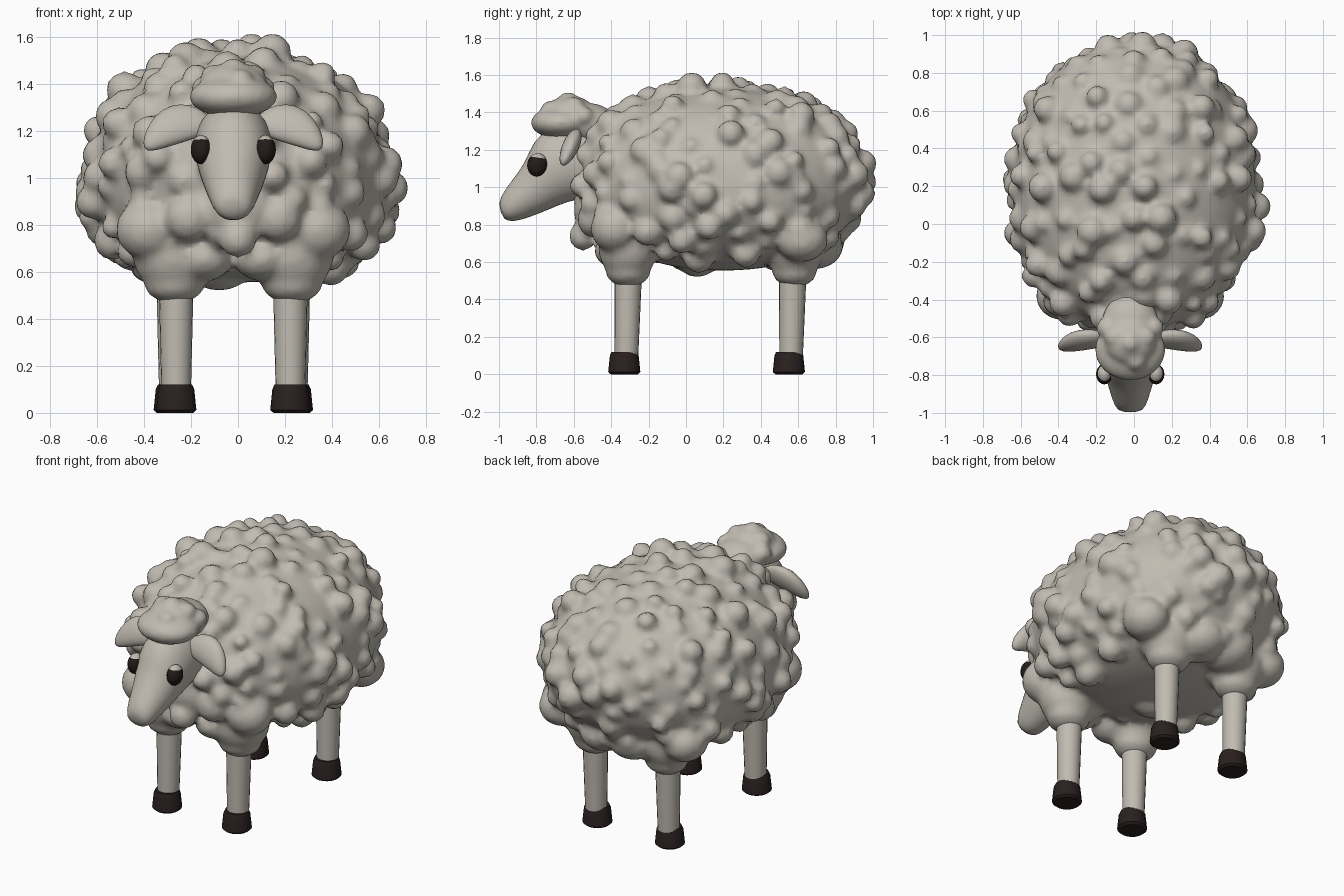
import bpy, bmesh, math, random
from mathutils import Vector, Matrix

random.seed(11)
cube = bpy.data.objects.get("Cube")
if cube:
    bpy.data.objects.remove(cube, do_unlink=True)

MID = -0.02  # line of symmetry of head and legs


def material(name, rgb):
    m = bpy.data.materials.new(name)
    m.use_nodes = True
    m.diffuse_color = (*rgb, 1)
    bsdf = next(n for n in m.node_tree.nodes if n.type == "BSDF_PRINCIPLED")
    bsdf.inputs["Base Color"].default_value = (*rgb, 1)
    bsdf.inputs["Roughness"].default_value = 0.8
    return m


wool = material("warm grey wool", (0.53, 0.50, 0.44))
horn = material("dark brown hoof", (0.023, 0.014, 0.014))
black = material("eye black", (0.018, 0.011, 0.01))


def finish(name, bm, *mats, angle=None):
    bmesh.ops.recalc_face_normals(bm, faces=bm.faces)
    me = bpy.data.meshes.new(name)
    bm.to_mesh(me)
    bm.free()
    for m in mats:
        me.materials.append(m)
    ob = bpy.data.objects.new(name, me)
    bpy.context.collection.objects.link(ob)
    me.polygons.foreach_set("use_smooth", [True] * len(me.polygons))
    if angle:
        bpy.context.view_layer.objects.active = ob
        ob.select_set(True)
        bpy.ops.object.shade_smooth_by_angle(angle=math.radians(angle))
        ob.select_set(False)
    return ob


def ball(bm, centre, size, sub=3):
    """Ellipsoid added to a bmesh."""
    mat = Matrix.Translation(centre) @ Matrix.Diagonal((*size, 1))
    return bmesh.ops.create_icosphere(bm, subdivisions=sub, radius=1, matrix=mat)["verts"]


def fuse(ob, voxel, smooth):
    """Melt overlapping lumps into one fleece."""
    r = ob.modifiers.new("fuse", "REMESH")
    r.mode = "VOXEL"
    r.voxel_size = voxel
    r.use_smooth_shade = True
    s = ob.modifiers.new("soften", "SMOOTH")
    s.factor = 0.5
    s.iterations = smooth


def loft(bm, rings, seg=20):
    """Bridge rings of points, closing both ends."""
    loops = [[bm.verts.new(p) for p in ring] for ring in rings]
    for a, b in zip(loops, loops[1:]):
        for i in range(seg):
            j = (i + 1) % seg
            bm.faces.new((a[i], a[j], b[j], b[i]))
    bm.faces.new(loops[0])
    bm.faces.new(loops[-1])


# Fleece: rounded body, broader below the middle, covered with curls
CENTRE, HALF, POWER = Vector((0, 0.195, 1.045)), Vector((0.635, 0.755, 0.49)), 2.2


def on_body(d):
    k = sum(abs(c) ** POWER for c in d) ** (-1 / POWER)
    u = d * k
    return Vector((u.x * HALF.x * (1 - 0.11 * u.z), u.y * HALF.y, u.z * HALF.z)) + CENTRE


bm = bmesh.new()
for v in ball(bm, (0, 0, 0), (1, 1, 1), sub=5):
    v.co = on_body(v.co.normalized())
COUNT = 210
for i in range(COUNT):
    z = 1 - 2 * (i + 0.5) / COUNT
    a = i * math.pi * (3 - math.sqrt(5)) + random.uniform(-0.15, 0.15)
    d = Vector((math.cos(a) * math.sqrt(1 - z * z), math.sin(a) * math.sqrt(1 - z * z), z))
    if d.z < -0.85:
        continue
    r = random.uniform(0.05, 0.085)
    p = on_body(d)
    out = (p - CENTRE).normalized()
    lift = random.uniform(-0.035, 0.02) - (0.015 if d.y > 0.75 else 0)
    ball(bm, p + out * lift, (r, r, r), sub=2)

# Woolly tufts where the legs begin, and the chest
for side in (-1, 1):
    for y in (-0.31, 0.58):
        ball(bm, (MID + side * 0.25, y, 0.68), (0.18, 0.16, 0.18))
        ball(bm, (MID + side * 0.25, y, 0.55), (0.13, 0.12, 0.085))
    ball(bm, (MID + side * 0.12, -0.36, 0.66), (0.12, 0.13, 0.1))
    ball(bm, (MID + side * 0.1, 0.68, 0.68), (0.15, 0.16, 0.12))
    ball(bm, (MID + side * 0.36, -0.38, 0.78), (0.14, 0.13, 0.13))
    ball(bm, (MID + side * 0.19, -0.5, 0.83), (0.1, 0.08, 0.1))
    ball(bm, (side * 0.43, 0.62, 0.72), (0.13, 0.14, 0.12))
ball(bm, (0, -0.5, 0.88), (0.16, 0.1, 0.14))
ball(bm, (0, -0.55, 0.74), (0.08, 0.075, 0.08))
ball(bm, (-0.08, 0.06, 0.59), (0.12, 0.1, 0.07))
fuse(finish("fleece", bm, wool), 0.022, 3)

# Head: wedge lofted from (top y, top z, bottom y, bottom z, half width)
bm = bmesh.new()
sections = [
    (-1.0, 0.90, -0.98, 0.83, 0.055), (-0.995, 0.95, -0.93, 0.81, 0.085),
    (-0.93, 1.04, -0.83, 0.84, 0.11), (-0.86, 1.13, -0.73, 0.88, 0.135),
    (-0.82, 1.25, -0.64, 0.92, 0.16), (-0.72, 1.34, -0.5, 0.95, 0.17),
    (-0.45, 1.34, -0.35, 0.95, 0.16)]
rings = []
for ty, tz, by, bz, w in sections:
    ring = []
    for k in range(20):
        a = math.tau * k / 20
        t = (1 + math.cos(a)) / 2
        ring.append((MID + w * math.sin(a), by + (ty - by) * t, bz + (tz - bz) * t))
    rings.append(ring)
loft(bm, rings)
head = finish("head", bm, wool)
head.modifiers.new("round", "SUBSURF").levels = 1

# Topknot of wool
bm = bmesh.new()
ball(bm, (MID, -0.665, 1.345), (0.188, 0.165, 0.09))
ball(bm, (MID, -0.62, 1.40), (0.14, 0.13, 0.09))
ball(bm, (MID, -0.52, 1.34), (0.15, 0.15, 0.11))
for x, y, z in ((0, -0.63, 1.455), (0.08, -0.6, 1.43), (-0.08, -0.6, 1.43),
                (0.03, -0.72, 1.41), (0.12, -0.55, 1.38), (-0.12, -0.55, 1.38)):
    ball(bm, (MID + x, y, z), (0.06, 0.06, 0.055), sub=2)
fuse(finish("topknot", bm, wool), 0.015, 4)

for side, label in ((1, "left"), (-1, "right")):
    # Ears: drooping leaf shapes, leaning back
    bm = bmesh.new()
    for v in ball(bm, (0, 0, 0), (0.155, 0.045, 0.085)):
        t = v.co.x / 0.155
        v.co.z = v.co.z * (1 - 0.2 * t) - 0.04 * t * t
    lean = Matrix.Rotation(math.radians(-24), 4, "X")
    tilt = Matrix.Rotation(side * math.radians(25), 4, "Y")
    flip = Matrix.Diagonal((side, 1, 1, 1))
    bm.transform(Matrix.Translation((MID + side * 0.255, -0.615, 1.222)) @ lean @ tilt @ flip)
    finish(label + "_ear", bm, wool)

    # Eyes: dark balls with a pale upper lid
    bm = bmesh.new()
    bmesh.ops.create_uvsphere(bm, u_segments=20, v_segments=14, radius=1)
    for f in bm.faces:
        f.material_index = int(f.calc_center_median().z > 0.6)
    bm.transform(Matrix.Translation((MID + side * 0.137, -0.795, 1.12))
                 @ Matrix.Rotation(math.radians(-8), 4, "X")
                 @ Matrix.Diagonal((0.044, 0.054, 0.062, 1)))
    finish(label + "_eye", bm, black, wool)

    # Legs and hooves
    for place, y, dx in (("front", -0.32, 0), ("back", 0.56, 0.01)):
        x = MID + side * 0.243 + dx * side
        for part, mat, profile in (
                ("leg", wool, ((0.10, 0.063), (0.3, 0.068), (0.6, 0.075))),
                ("hoof", horn, ((0, 0.072), (0.012, 0.086), (0.10, 0.077), (0.12, 0.068)))):
            bm = bmesh.new()
            loft(bm, [[(x + r * math.cos(math.tau * k / 20),
                        y + (0.02 * z if part == "leg" else -0.01) + r * math.sin(math.tau * k / 20), z)
                       for k in range(20)] for z, r in profile])
            finish(f"{place}_{label}_{part}", bm, mat, angle=40)
